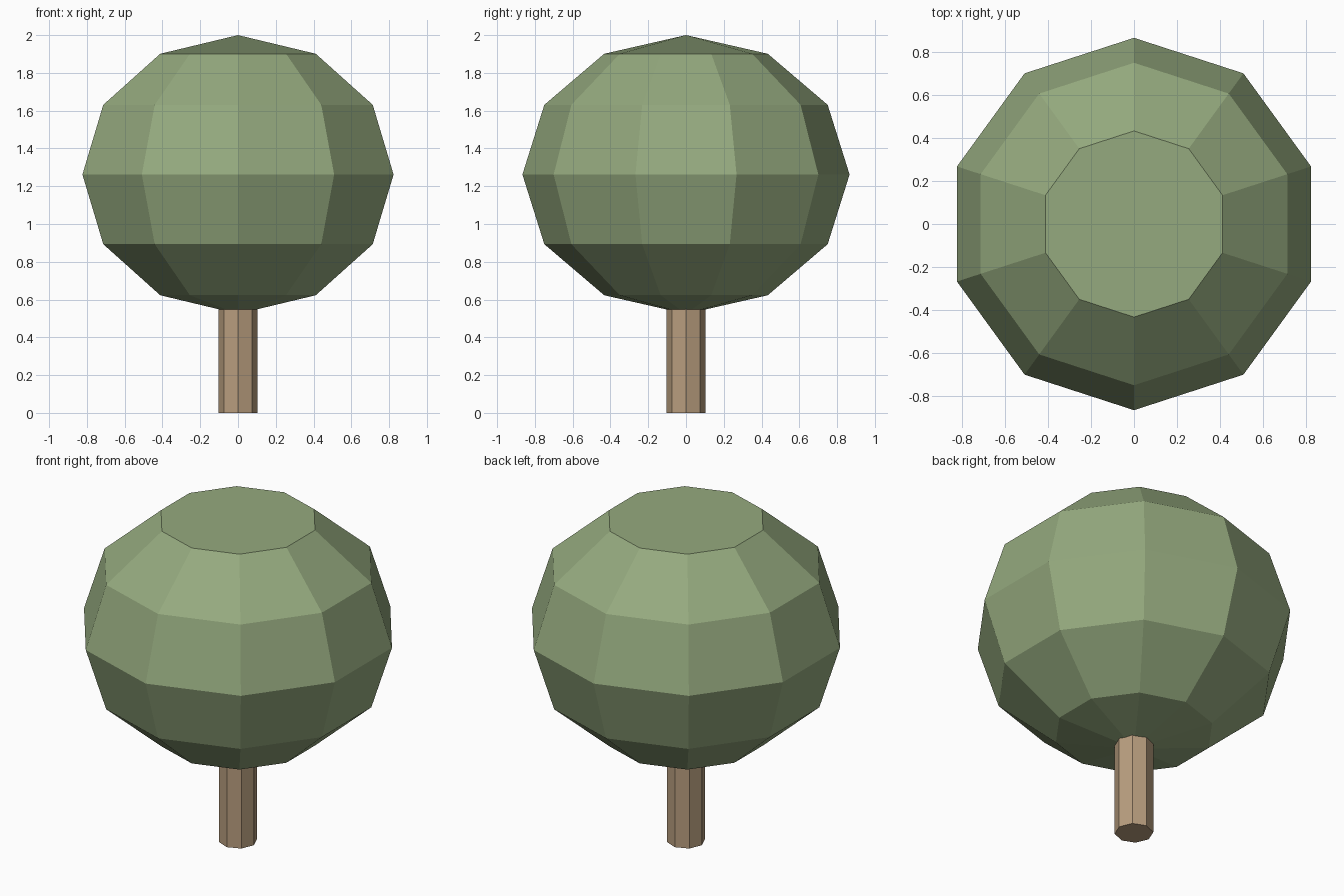
import bpy

if "Cube" in bpy.data.objects:
    bpy.data.objects.remove(bpy.data.objects["Cube"])


def paint(obj, name, colour):
    mat = bpy.data.materials.new(name)
    mat.diffuse_color = (*colour, 1)
    mat.use_nodes = True
    mat.node_tree.nodes["Principled BSDF"].inputs["Base Color"].default_value = mat.diffuse_color
    obj.data.materials.append(mat)


# Trunk: eight-sided post running up into the crown
bpy.ops.mesh.primitive_cylinder_add(vertices=8, radius=0.104, depth=0.72,
                                    location=(0, 0, 0.36))
trunk = bpy.context.object
trunk.name = "trunk"
paint(trunk, "bark", (0.48, 0.34, 0.21))

# Crown: faceted ball, slightly flattened
bpy.ops.mesh.primitive_uv_sphere_add(segments=10, ring_count=6, radius=1,
                                     location=(0, 0, 1.262))
crown = bpy.context.object
crown.name = "crown"
crown.scale = (0.866, 0.866, 0.738)
bpy.ops.object.transform_apply(location=False, rotation=False, scale=True)
paint(crown, "leaves", (0.30, 0.40, 0.21))

# Crown cap is shaded as one even surface, the rest flat per facet
mesh = crown.data
normals = [None] * len(mesh.loops)
for face in mesh.polygons:
    face.use_smooth = True
    n = (0, 0, 1) if face.normal.z > 0.9 else tuple(face.normal)
    for i in face.loop_indices:
        normals[i] = n
for edge in mesh.edges:
    edge.use_edge_sharp = True
mesh.normals_split_custom_set(normals)
